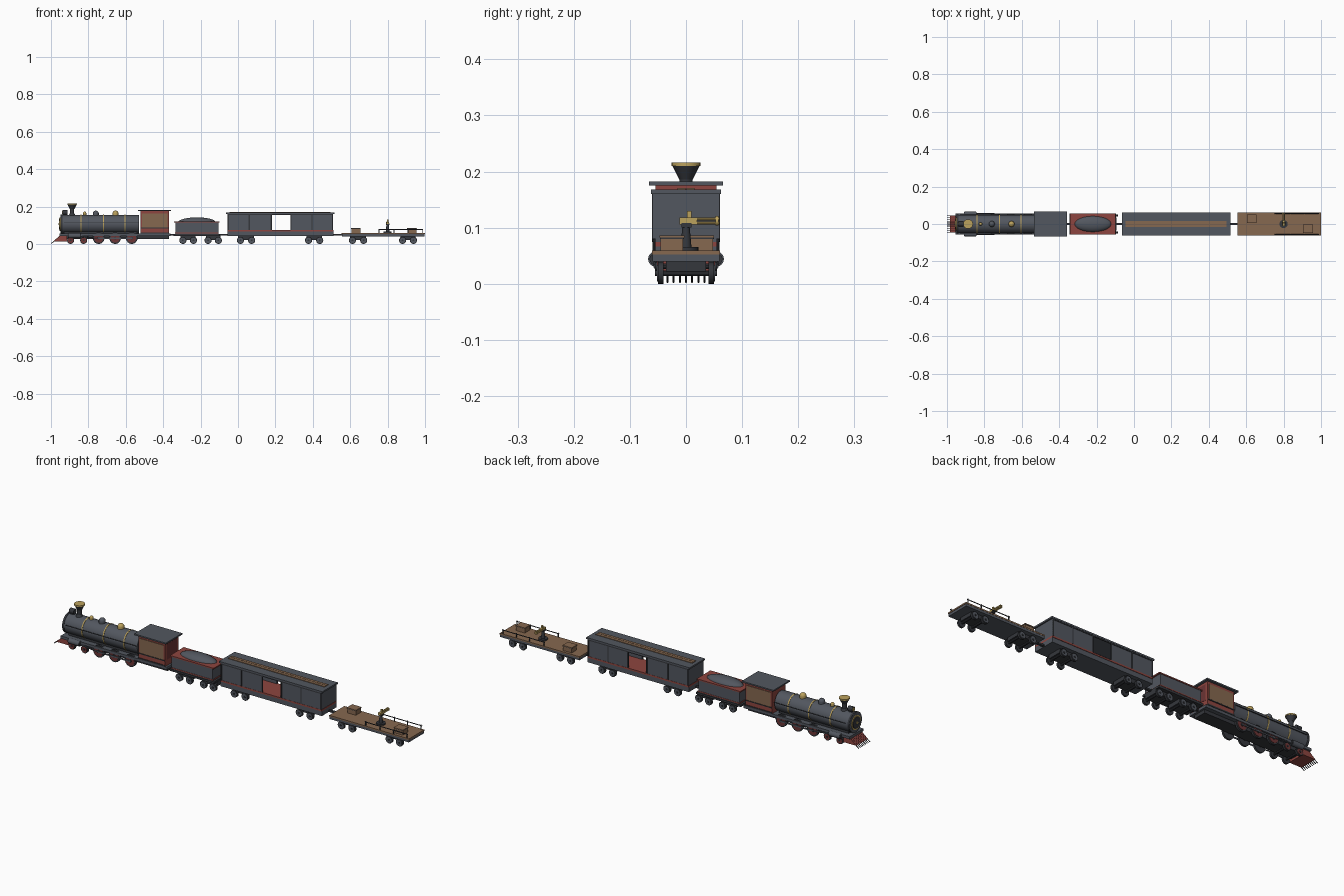
import bpy, bmesh, math
from mathutils import Matrix, Vector

cube = bpy.data.objects.get("Cube")
if cube:
    bpy.data.objects.remove(cube, do_unlink=True)


def material(name, r, g, b):
    m = bpy.data.materials.new(name)
    m.use_nodes = True
    m.diffuse_color = (r, g, b, 1)
    m.node_tree.nodes["Principled BSDF"].inputs["Base Color"].default_value = (r, g, b, 1)
    return m


SLATE = material("slate_grey", .085, .095, .115)
DARK = material("dark_iron", .035, .038, .045)
RED = material("brick_red", .27, .06, .05)
DEEP = material("deep_red", .15, .035, .035)
WOOD = material("brown_wood", .24, .14, .08)
GOLD = material("brass", .50, .36, .11)

AXES = {"X": Matrix.Rotation(math.pi / 2, 4, "Y"),
        "Y": Matrix.Rotation(-math.pi / 2, 4, "X"),
        "Z": Matrix.Identity(4)}


def finish(name, bm, mat, loc, smooth=True):
    bmesh.ops.recalc_face_normals(bm, faces=bm.faces)
    me = bpy.data.meshes.new(name)
    bm.to_mesh(me)
    bm.free()
    me.materials.append(mat)
    if smooth:
        me.shade_smooth()
        me.set_sharp_from_angle(angle=math.radians(35))
    ob = bpy.data.objects.new(name, me)
    ob.location = loc
    bpy.context.scene.collection.objects.link(ob)
    return ob


def box(name, mat, x, y, z):
    """Box from (min, max) ranges."""
    lo, hi = Vector((x[0], y[0], z[0])), Vector((x[1], y[1], z[1]))
    bm = bmesh.new()
    bmesh.ops.create_cube(bm, size=1)
    bmesh.ops.scale(bm, vec=hi - lo, verts=bm.verts)
    return finish(name, bm, mat, (lo + hi) / 2, False)


def cyl(name, mat, loc, r, depth, axis="Z", r2=None, segs=24):
    bm = bmesh.new()
    bmesh.ops.create_cone(bm, cap_ends=True, segments=segs, radius1=r,
                          radius2=r if r2 is None else r2, depth=depth)
    bmesh.ops.transform(bm, matrix=AXES[axis], verts=bm.verts)
    return finish(name, bm, mat, loc)


def ball(name, mat, loc, size):
    bm = bmesh.new()
    bmesh.ops.create_uvsphere(bm, u_segments=24, v_segments=12, radius=1)
    bmesh.ops.scale(bm, vec=size, verts=bm.verts)
    return finish(name, bm, mat, loc)


def rod(name, mat, a, b, r, segs=8):
    a, b = Vector(a), Vector(b)
    ob = cyl(name, mat, (a + b) / 2, r, (b - a).length, segs=segs)
    ob.rotation_euler = (b - a).to_track_quat("Z", "Y").to_euler()
    return ob


def prism(name, mat, profile, half):
    """Side profile in x and z, extruded across the train."""
    bm = bmesh.new()
    face = bm.faces.new([bm.verts.new((x, -half, z)) for x, z in profile])
    out = bmesh.ops.extrude_face_region(bm, geom=[face])
    verts = [v for v in out["geom"] if isinstance(v, bmesh.types.BMVert)]
    bmesh.ops.translate(bm, vec=(0, 2 * half, 0), verts=verts)
    return finish(name, bm, mat, (0, 0, 0), False)


def wheelset(name, xs, r, face):
    for x in xs:
        cyl(name + "_axle", DARK, (x, 0, r), .005, .09, "Y", segs=10)
        for s in (-1, 1):
            cyl(name + "_wheel", DARK, (x, s * .045, r), r, .010, "Y")
            cyl(name + "_wheel_face", face, (x, s * .0505, r), r * .78, .003, "Y")
            cyl(name + "_hub", DARK, (x, s * .052, r), r * .25, .006, "Y", segs=12)


def bogies(name, xs):
    wheelset(name, xs, .019, SLATE)
    for a, b in (xs[:2], xs[2:]):
        box(name + "_bogie", DARK, (a - .012, b + .012), (-.036, .036), (.022, .045))


# Locomotive frame, boiler and its fittings
box("running_board", SLATE, (-.955, -.36), (-.055, .055), (.042, .055))
box("engine_frame", DARK, (-.93, -.37), (-.034, .034), (.025, .042))
box("boiler_saddle", DARK, (-.93, -.54), (-.028, .028), (.055, .075))
cyl("boiler", SLATE, (-.74, 0, .106), .049, .42, "X", segs=32)
for x in (-.84, -.72, -.605):
    cyl("boiler_band", GOLD, (x, 0, .106), .0505, .006, "X", segs=32)
cyl("smokebox_rim", DARK, (-.944, 0, .106), .051, .010, "X", segs=32)
cyl("smokebox_ring", GOLD, (-.951, 0, .106), .036, .005, "X")
cyl("smokebox_door", DARK, (-.954, 0, .106), .029, .006, "X")
cyl("door_hub", GOLD, (-.958, 0, .106), .006, .005, "X", segs=12)
cyl("headlamp", DARK, (-.925, 0, .168), .013, .026, "X")
cyl("headlamp_lens", GOLD, (-.939, 0, .168), .009, .003, "X")
box("headlamp_stand", DARK, (-.935, -.915), (-.008, .008), (.148, .16))
cyl("chimney_base", DARK, (-.887, 0, .157), .018, .012, r2=.012)
cyl("chimney_stem", DARK, (-.887, 0, .172), .0115, .036)
cyl("chimney_flare", DARK, (-.887, 0, .198), .012, .024, r2=.024)
cyl("chimney_rim", GOLD, (-.887, 0, .213), .0255, .006)
for name, mat, x, r in (("bell", GOLD, -.82, .009), ("sand_dome", SLATE, -.76, .016),
                        ("steam_dome", GOLD, -.655, .016)):
    top = .178 if r > .01 else .173
    cyl(name + "_base", mat, (x, 0, (.15 + top - r) / 2), r, top - r - .15)
    ball(name, mat, (x, 0, top - r), (r, r, r))
for s in (-1, 1):
    rod("boiler_handrail", DARK, (-.93, s * .053, .115), (-.53, s * .053, .115), .0018)
    cyl("steam_cylinder", SLATE, (-.875, s * .054, .044), .0135, .06, "X")
    for x in (-.906, -.844):
        cyl("cylinder_cap", DARK, (x, s * .054, .044), .011, .004, "X")
    rod("piston_rod", SLATE, (-.845, s * .055, .04), (-.745, s * .055, .03), .003)
    box("coupling_rod", SLATE, (-.75, -.565), (s * .055 - .002, s * .055 + .002), (.027, .034))
wheelset("pilot", (-.895, -.825), .019, DEEP)
wheelset("driving", (-.745, -.657, -.568), .031, DEEP)

# Cowcatcher
prism("cowcatcher", RED, [(-.985, .014), (-.95, .043), (-.915, .043), (-.915, .014)], .046)
for i in range(9):
    y = -.044 + i * .011
    rod("cowcatcher_tooth", DEEP, (-.95, y, .043), (-.985, y, .014), .0022, 6)
    rod("cowcatcher_tip", DARK, (-.983, y, .014), (-.999, y, .003), .002, 6)

# Cab
box("cab", RED, (-.52, -.37), (-.054, .054), (.055, .175))
box("cab_roof", SLATE, (-.535, -.358), (-.066, .066), (.175, .182))
box("cab_rear_opening", DEEP, (-.371, -.369), (-.04, .04), (.085, .165))
for s in (-1, 1):
    box("cab_side_panel", WOOD, (-.512, -.378), (s * .055 - .002, s * .055 + .002), (.088, .162))
    box("cab_rail", DARK, (-.52, -.37), (s * .056 - .002, s * .056 + .002), (.083, .087))
    box("cab_sill", DARK, (-.52, -.37), (s * .055 - .002, s * .055 + .002), (.055, .062))

# Tender
box("tender_base", DARK, (-.345, -.095), (-.055, .055), (.042, .052))
box("tender_body", SLATE, (-.335, -.105), (-.052, .052), (.052, .114))
box("tender_rim", RED, (-.342, -.098), (-.055, .055), (.114, .12))
box("tender_stripe", RED, (-.337, -.103), (-.0535, .0535), (.055, .06))
ball("coal_heap", SLATE, (-.22, 0, .116), (.1, .043, .026))
bogies("tender", (-.295, -.238, -.16, -.105))

# Boxcar, hollow with an open doorway on both sides
box("boxcar_base", SLATE, (-.057, .51), (-.058, .058), (.042, .066))
box("boxcar_floor", RED, (-.057, .51), (-.06, .06), (.066, .074))
for s in (-1, 1):
    wall = (s * .056 - .003, s * .056 + .003)
    trim = (s * .059 - .002, s * .059 + .002)
    for x in ((-.055, .178), (.282, .508)):
        box("boxcar_side", SLATE, x, wall, (.074, .16))
    for x in (-.052, .06, .178, .284, .395, .505):
        box("boxcar_post", DARK, (x - .003, x + .003), trim, (.074, .16))
    box("boxcar_top_rail", DARK, (-.055, .508), trim, (.154, .16))
for x in (-.055, .503):
    box("boxcar_end", SLATE, (x, x + .005), (-.056, .056), (.074, .16))
box("boxcar_roof", SLATE, (-.063, .515), (-.062, .062), (.16, .168))
for s in (-1, 1):
    box("roof_walkway", WOOD, (-.045, .495), (s * .008 - .007, s * .008 + .007), (.168, .171))
bogies("boxcar", (.013, .073, .377, .437))

# Flatcar with deck, crates and side rails
box("flatcar_base", SLATE, (.555, .998), (-.06, .06), (.04, .052))
box("flatcar_deck", WOOD, (.553, 1.0), (-.061, .061), (.052, .059))
for x, y in ((.63, .028), (.93, -.025)):
    box("crate", WOOD, (x - .024, x + .024), (y - .02, y + .02), (.059, .082))
    box("crate_lid", WOOD, (x - .026, x + .026), (y - .022, y + .022), (.082, .086))
    box("crate_seam", DARK, (x - .0255, x + .0255), (y - .0215, y + .0215), (.08, .082))
for s in (-1, 1):
    rod("side_rail", DARK, (.75, s * .057, .077), (.99, s * .057, .077), .0022)
    for x in (.755, .835, .91, .985):
        rod("rail_post", DARK, (x, s * .057, .057), (x, s * .057, .081), .0025)
bogies("flatcar", (.612, .672, .88, .938))

# Deck gun on its pedestal, aimed sideways
cyl("gun_base", DARK, (.8, 0, .062), .022, .007)
cyl("gun_pedestal", DARK, (.8, 0, .085), .010, .045, r2=.006, segs=16)
box("gun_yoke", DARK, (.791, .809), (-.008, .010), (.1, .108))
box("gun_body", GOLD, (.793, .807), (-.012, .020), (.106, .118))
box("gun_sight", GOLD, (.796, .804), (.002, .010), (.118, .130))
for x in (.7965, .8035):
    for z in (.1085, .1155):
        rod("gun_barrel", GOLD, (x, .018, z), (x, .06, z), .0028)
cyl("muzzle_ring", GOLD, (.8, .055, .112), .0085, .005, "Y", segs=16)

# Couplers between the cars
for a, b in ((-.365, -.34), (-.1, -.053), (.505, .558)):
    box("coupler", DARK, (a, b), (-.006, .006), (.044, .052))
